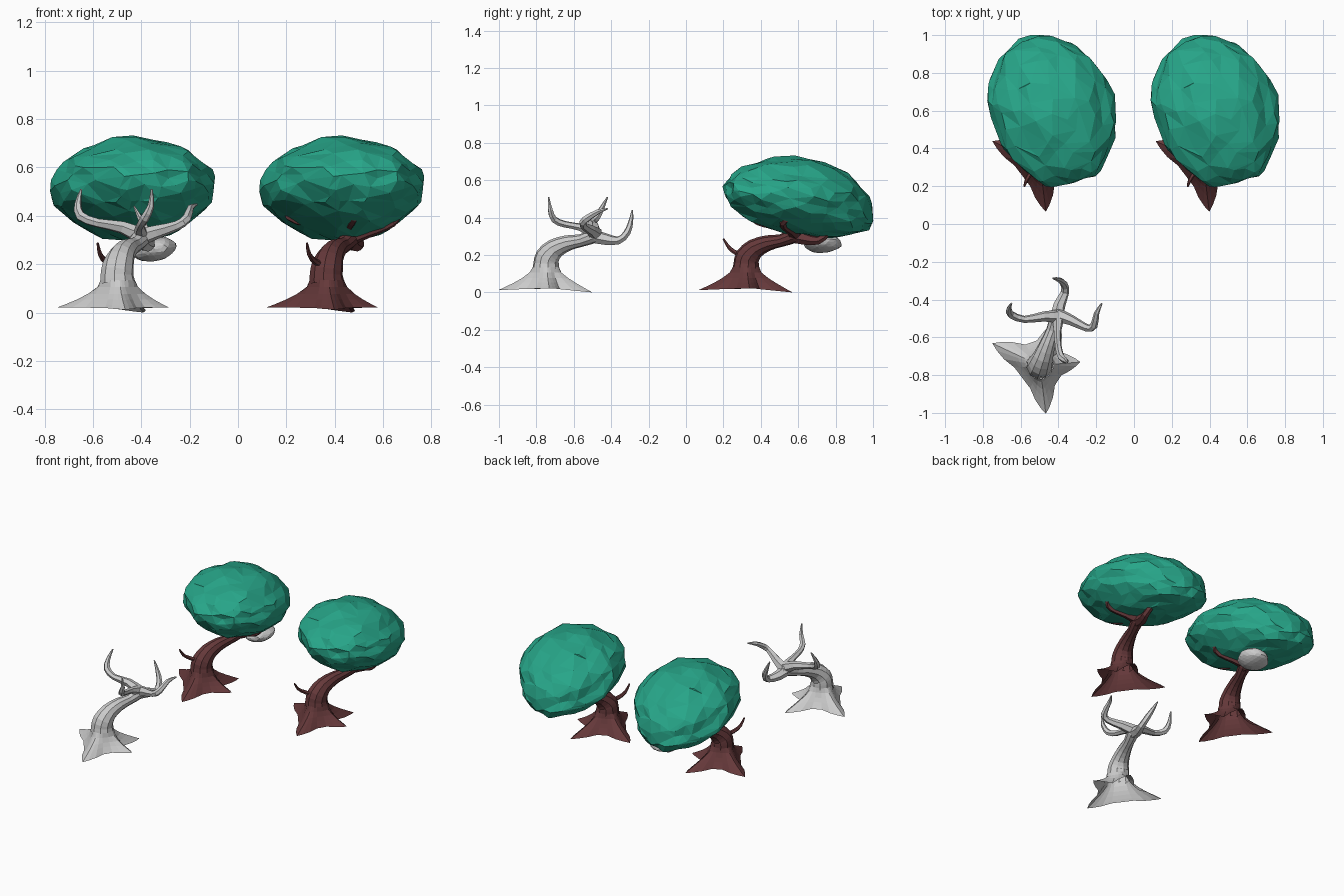
import bpy, bmesh, math
from mathutils import Vector, noise

if "Cube" in bpy.data.objects:
    bpy.data.objects.remove(bpy.data.objects["Cube"])


def material(name, rgb):
    m = bpy.data.materials.new(name)
    m.diffuse_color = (*rgb, 1)
    m.use_nodes = True
    m.node_tree.nodes["Principled BSDF"].inputs["Base Color"].default_value = m.diffuse_color
    return m


BARK = material("bark", (0.13, 0.04, 0.042))
LEAF = material("leaf", (0.02, 0.38, 0.25))


def finish(name, bm, offset, mat=None):
    me = bpy.data.meshes.new(name)
    bm.to_mesh(me)
    bm.free()
    ob = bpy.data.objects.new(name, me)
    ob.location = offset
    bpy.context.collection.objects.link(ob)
    if mat:
        me.materials.append(mat)
    return ob


def smooth_path(pts, steps):
    """Catmull-Rom through (x, y, z, radius) points."""
    p = [Vector(q) for q in pts]
    p = [p[0] * 2 - p[1]] + p + [p[-1] * 2 - p[-2]]
    out = []
    for i in range(1, len(p) - 2):
        a, b, c, d = p[i - 1:i + 3]
        for k in range(steps):
            t = k / steps
            out.append(0.5 * (2 * b + (c - a) * t + (2 * a - 5 * b + 4 * c - d) * t * t
                              + (3 * b - a - 3 * c + d) * t ** 3))
    return out + [p[-2]]


def loft(bm, rings, cap=True):
    """Skin a list of vertex rings, optionally capping the far end."""
    n = len(rings[0])
    for a, b in zip(rings, rings[1:]):
        for i in range(n):
            bm.faces.new((a[i], a[(i + 1) % n], b[(i + 1) % n], b[i]))
    if cap:
        bm.faces.new(rings[-1])


def tube(bm, pts, sides, steps=2):
    path = smooth_path(pts, steps)
    pos = [q.to_3d() for q in path]
    u = None
    rings = []
    for i, q in enumerate(path):
        t = (pos[min(i + 1, len(pos) - 1)] - pos[max(i - 1, 0)]).normalized()
        u = t.orthogonal() if u is None else u - t * u.dot(t)
        u.normalize()
        v = t.cross(u)
        r = max(q[3], 0.003)
        rings.append([bm.verts.new(pos[i] + r * (u * math.cos(a) + v * math.sin(a)))
                      for a in (2 * math.pi * k / sides for k in range(sides))])
    loft(bm, rings)


# Shared tree layout, in the bare tree's position
TRUNK = [(-.498, -.749, .125, .073), (-.50, -.747, .155, .069), (-.495, -.74, .19, .066),
         (-.48, -.70, .235, .054), (-.455, -.63, .265, .042), (-.43, -.56, .278, .034),
         (-.405, -.49, .305, .040), (-.395, -.46, .32, .026)]
BRANCHES = {
    "left_branch": [(-.39, -.49, .31, .038), (-.48, -.49, .352, .027), (-.58, -.505, .37, .019),
                    (-.65, -.48, .398, .021), (-.662, -.45, .45, .014), (-.648, -.42, .51, .004)],
    "right_branch": [(-.41, -.48, .31, .038), (-.33, -.51, .335, .028), (-.25, -.55, .36, .020),
                     (-.213, -.54, .388, .020), (-.197, -.47, .432, .014), (-.17, -.42, .447, .004)],
    "back_branch": [(-.41, -.51, .305, .038), (-.395, -.43, .285, .032), (-.365, -.36, .278, .022),
                    (-.372, -.315, .32, .019), (-.40, -.295, .38, .013), (-.43, -.287, .44, .004)],
    "front_branch": [(-.40, -.48, .315, .036), (-.405, -.57, .35, .020), (-.40, -.65, .365, .018),
                     (-.385, -.705, .39, .019), (-.36, -.725, .44, .014), (-.357, -.735, .51, .004)],
}
# Only the leafy trees carry this
TWIG = [(-.50, -.76, .19, .012), (-.545, -.80, .21, .013), (-.57, -.84, .24, .010),
        (-.58, -.87, .287, .005)]
# Root direction in degrees, reach, tip height
ROOTS = [(5, .215, .02), (67, .27, .0), (155, .278, .02), (277, .258, .012)]


def roots(name, offset, mat):
    """Open-bottomed star of roots flaring out of the trunk."""
    bm = bmesh.new()
    angles = sorted((a + d) % 360 for a, _, _ in ROOTS for d in (-30, -15, -6, 0, 6, 15, 30))
    rings = []
    for u in (0, .12, .3, .5, .75, 1):
        ring = []
        for deg in angles:
            reach, drop = .108, 0
            for a, length, tip_z in ROOTS:
                d = abs((deg - a + 180) % 360 - 180)
                w = max(0, 1 - d / 46) ** 1.75
                reach = max(reach, .108 + (length - .108) * w)
                drop = max(drop, (.02 - tip_z) * w)
            r = .071 + (reach - .071) * (1 - u) ** 1.7
            z = .02 - drop * (1 - u) ** 3 + .115 * u
            t = math.radians(deg)
            ring.append(bm.verts.new((-.498 + r * math.cos(t), -.749 + r * math.sin(t), z)))
        rings.append(ring)
    loft(bm, rings, cap=False)
    finish(name, bm, offset, mat)


def tree(prefix, offset, mat=None, leafy=False):
    roots(prefix + "_roots", offset, mat)
    bm = bmesh.new()
    tube(bm, TRUNK, 10)
    finish(prefix + "_trunk", bm, offset, mat)
    limbs = {**BRANCHES, "twig": TWIG} if leafy else BRANCHES
    for name, pts in limbs.items():
        bm = bmesh.new()
        tube(bm, pts, 6)
        finish(prefix + "_" + name, bm, offset, mat)


def canopy(name, x):
    """Lumpy faceted crown, drooping toward the back, narrower underneath."""
    bm = bmesh.new()
    bmesh.ops.create_icosphere(bm, subdivisions=5, radius=1)
    for v in bm.verts:
        p = v.co.copy()
        lump = 1 + .06 * noise.noise(p * 2.2) + .04 * noise.noise(p * 4.5 + Vector((3, 1, 7)))
        q = p * lump
        t = q.y
        up, down = max(q.z, 0), max(-q.z, 0)
        v.co = (.330 * q.x * (1 - .14 * down) - .055 * t + .02 * down,
                .396 * t,
                q.z * (.212 if q.z > 0 else .204) - (.07 - .045 * up) * t - .025 * t * t)
    ob = finish(name, bm, (x, .602, .51), LEAF)
    dec = ob.modifiers.new("facets", 'DECIMATE')
    dec.ratio = .09


# Three trees
tree("bare_tree", (0, 0, 0))
for prefix, dx in (("left_tree", 0), ("right_tree", .865)):
    tree(prefix, (dx, 1.07, 0), BARK, leafy=True)
    canopy(prefix + "_canopy", -.432 + dx)

# Loose grey lump under the left crown
bm = bmesh.new()
bmesh.ops.create_icosphere(bm, subdivisions=3, radius=1)
for v in bm.verts:
    k = 1 + .08 * noise.noise(v.co * 2)
    v.co = Vector((v.co.x * .092, v.co.y * .1, v.co.z * .05 + v.co.x * .01)) * k
finish("grey_lump", bm, (-.347, .73, .262))
